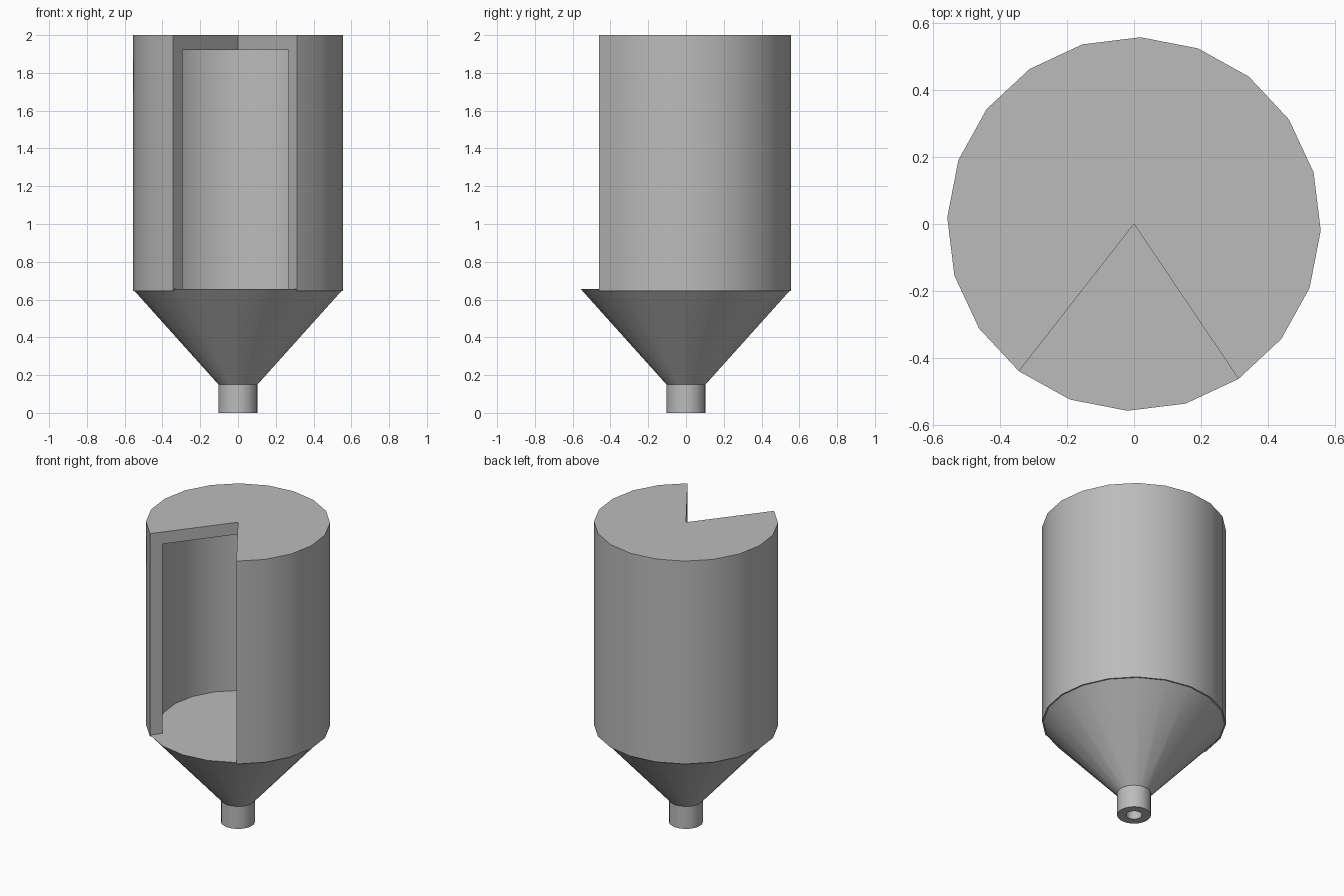
import bpy, bmesh, math
from mathutils import Matrix

cube = bpy.data.objects.get("Cube")
if cube:
    bpy.data.objects.remove(cube, do_unlink=True)

# One flat grey for the whole model
grey = bpy.data.materials.new("light_grey")
grey.use_nodes = True
colour = (0.5, 0.5, 0.5, 1)
grey.diffuse_color = colour
grey.node_tree.nodes["Principled BSDF"].inputs["Base Color"].default_value = colour

SIDES = 20
STEP = 360 / SIDES
TURN = -2            # the polygon is turned slightly off the axes
R_OUT, R_IN = 0.557, 0.477


def lathe(name, profile, first=0, count=SIDES):
    """Sweep a closed (radius, height) profile over some of the sides."""
    bm = bmesh.new()
    start = Matrix.Rotation(math.radians(TURN + first * STEP), 3, "Z")
    verts = [bm.verts.new((r, 0, z)) for r, z in profile]
    face = bm.faces.new(verts)
    bmesh.ops.rotate(bm, verts=verts, cent=(0, 0, 0), matrix=start)
    full = count == SIDES
    geom = list(face.edges) if full else [face]
    if full:
        bmesh.ops.delete(bm, geom=[face], context="FACES_ONLY")
    else:
        cap = face.copy()
    bmesh.ops.spin(bm, geom=geom, cent=(0, 0, 0), axis=(0, 0, 1),
                   angle=math.radians(count * STEP), steps=count)
    bmesh.ops.remove_doubles(bm, verts=bm.verts, dist=0.0005)
    bmesh.ops.dissolve_degenerate(bm, edges=bm.edges, dist=0.0001)
    # Make sure both ends of a partial sweep are closed
    bmesh.ops.holes_fill(bm, edges=[e for e in bm.edges if e.is_boundary], sides=0)
    bmesh.ops.recalc_face_normals(bm, faces=bm.faces)
    mesh = bpy.data.meshes.new(name)
    bm.to_mesh(mesh)
    bm.free()
    mesh.materials.append(grey)
    obj = bpy.data.objects.new(name, mesh)
    bpy.context.collection.objects.link(obj)
    bpy.ops.object.select_all(action="DESELECT")
    obj.select_set(True)
    bpy.context.view_layer.objects.active = obj
    bpy.ops.object.shade_smooth_by_angle(angle=math.radians(30))
    return obj


# Hollow drum with roof, open over a four-sided wedge at the front
lathe("tank_shell", [(0, 2), (R_OUT, 2), (R_OUT, 0.645), (R_IN, 0.645),
                     (R_IN, 1.92), (0, 1.92)], first=17, count=16)

# Funnel with a flat floor closing its top
lathe("funnel", [(0, 0.655), (R_OUT, 0.655), (0.103, 0.15), (0, 0.15)])

# Outlet pipe with a round bore
lathe("outlet_pipe", [(0.103, 0), (0.103, 0.155), (0.048, 0.155), (0.048, 0)])
